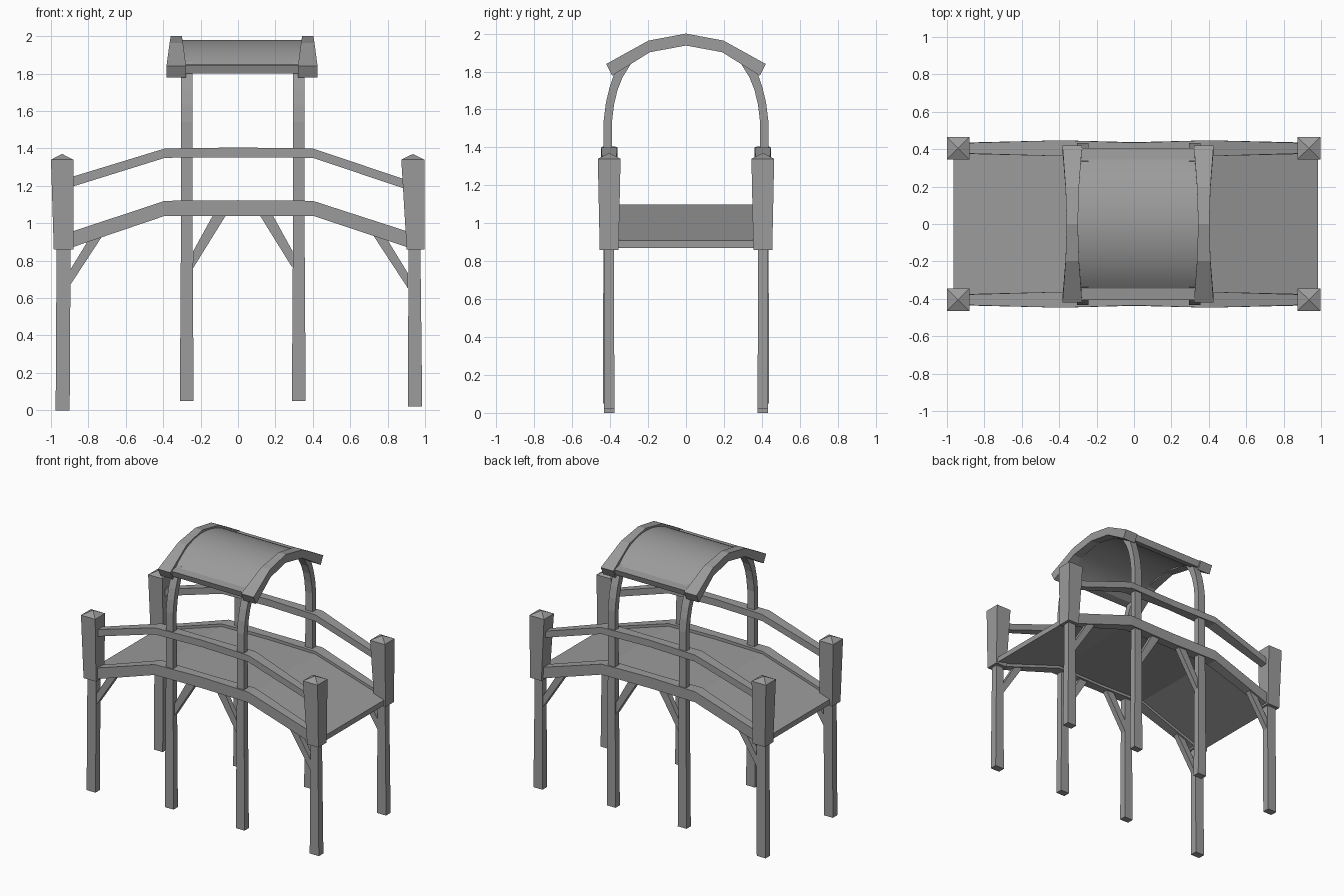
import bpy, bmesh, math
from mathutils import Vector

cube = bpy.data.objects.get("Cube")
if cube:
    bpy.data.objects.remove(cube, do_unlink=True)

GREY = (0.33, 0.33, 0.33, 1)
mat = bpy.data.materials.new("plain grey")
mat.use_nodes = True
mat.diffuse_color = GREY
mat.node_tree.nodes["Principled BSDF"].inputs["Base Color"].default_value = GREY


def loft(name, rings, smooth=False):
    """Skin a row of matching closed rings and cap both ends."""
    bm = bmesh.new()
    rows = [[bm.verts.new(p) for p in ring] for ring in rings]
    n = len(rows[0])
    for a, b in zip(rows, rows[1:]):
        for i in range(n):
            j = (i + 1) % n
            bm.faces.new((a[i], a[j], b[j], b[i]))
    bm.faces.new(rows[0])
    bm.faces.new(rows[-1])
    bmesh.ops.recalc_face_normals(bm, faces=bm.faces)
    mesh = bpy.data.meshes.new(name)
    bm.to_mesh(mesh)
    bm.free()
    mesh.materials.append(mat)
    ob = bpy.data.objects.new(name, mesh)
    bpy.context.collection.objects.link(ob)
    if smooth:
        bpy.ops.object.select_all(action="DESELECT")
        ob.select_set(True)
        bpy.context.view_layer.objects.active = ob
        bpy.ops.object.shade_smooth_by_angle(angle=math.radians(25))
    return ob


def flat_ring(x0, x1, y, w, z):
    """Horizontal rectangle, w deep around y."""
    h = w / 2
    return [(x0, y - h, z), (x1, y - h, z), (x1, y + h, z), (x0, y + h, z)]


def beam(name, stations, y):
    """Long beam along x; stations are (x, bottom, top, depth)."""
    loft(name, [[(x, y - w / 2, b), (x, y + w / 2, b), (x, y + w / 2, t), (x, y - w / 2, t)]
                for x, b, t, w in stations])


def brace(name, outline, y, w=0.04):
    """Diagonal strut from an outline in the xz plane."""
    loft(name, [[(x, y + d, z) for x, z in outline] for d in (-w / 2, w / 2)])


for side, s in (("front", -1), ("back", 1)):
    y = 0.405 * s
    # End legs with heavy newel blocks and pyramid caps
    for hand, foot, top, low, high, z0 in (
            ("right", (-0.975, -0.90), (-0.97, -0.895), (-0.985, -0.88), (-1.0, -0.88), 0.0),
            ("left", (0.908, 0.985), (0.912, 0.975), (0.902, 0.997), (0.873, 0.997), 0.02)):
        loft(f"{side}_{hand}_end_leg", [flat_ring(*foot, y, 0.055, z0),
                                       flat_ring(*top, y, 0.05, 0.88)])
        mid = sum(high) / 2
        loft(f"{side}_{hand}_newel_post", [
            flat_ring(*low, y, 0.10, 0.86), flat_ring(*high, y, 0.12, 1.34),
            flat_ring(mid - 0.001, mid + 0.001, y, 0.002, 1.37)])

    # Tall posts that bend inward to carry the roof
    for hand, xm in (("right", -0.274), ("left", 0.325)):
        path = [(0.412, 0.05, 0.052, 0), (0.412, 1.1, 0.046, 0), (0.412, 1.54, 0.044, 4),
                (0.401, 1.63, 0.044, 10), (0.382, 1.71, 0.044, 18),
                (0.356, 1.78, 0.048, 25), (0.315, 1.85, 0.052, 30)]
        rings = []
        for py, z, w, tilt in path:
            h = 0.037 if z < 1 else 0.03
            dy, dz = w / 2 * math.cos(math.radians(tilt)), w / 2 * math.sin(math.radians(tilt))
            rings.append([(xm - h, s * (py - dy), z - dz), (xm + h, s * (py - dy), z - dz),
                          (xm + h, s * (py + dy), z + dz), (xm - h, s * (py + dy), z + dz)])
        loft(f"{side}_{hand}_roof_post", rings)

    # Handrail and deck side beam
    beam(f"{side}_handrail", [(-0.92, 1.185, 1.238, 0.055), (-0.39, 1.35, 1.40, 0.085),
                              (0, 1.352, 1.405, 0.06), (0.40, 1.35, 1.40, 0.085),
                              (0.92, 1.175, 1.225, 0.055)], y)
    beam(f"{side}_deck_beam", [(-0.92, 0.86, 0.945, 0.06), (-0.39, 1.04, 1.12, 0.085),
                               (0, 1.04, 1.123, 0.065), (0.40, 1.04, 1.12, 0.085),
                               (0.94, 0.86, 0.945, 0.06)], y)

    # Diagonal braces beside the legs
    for m, hand in ((-1, "right"), (1, "left")):
        brace(f"{side}_{hand}_outer_brace",
              [(m * 0.91, 0.65), (m * 0.91, 0.73), (m * 0.80, 0.91), (m * 0.72, 0.94)], y)
        sx = 0.03 if m < 0 else -0.022
        brace(f"{side}_{hand}_inner_brace",
              [(m * (0.27 - sx), 0.76), (m * (0.27 - sx), 0.85),
               (m * (0.16 - sx), 1.05), (m * (0.09 - sx), 1.05)], y)

# Arched deck
beam("deck", [(-0.965, 0.87, 0.91, 0.78), (-0.39, 1.06, 1.10, 0.78),
              (0.40, 1.06, 1.10, 0.78), (0.985, 0.87, 0.91, 0.78)], 0)

# Roof panel: smooth arch with a lip along each eave
R, TOP = 0.53, 1.98
arc = []
for i in range(-10, 11):
    a = i / 10 * math.asin(0.345 / R)
    arc.append((R * math.sin(a), TOP - R + R * math.cos(a)))
outer = [(-0.405, 1.845)] + arc + [(0.405, 1.845)]
inner = [(0.39, 1.80)] + [(y * 0.97, z - 0.04) for y, z in reversed(arc)] + [(-0.39, 1.80)]
loft("roof_panel", [[(x, y, z) for y, z in outer + inner] for x in (-0.33, 0.37)], smooth=True)

# Arched roof trims, wider at the eaves
for hand, xm in (("right", -0.33), ("left", 0.373)):
    rings = []
    for y, zt, yb, zb, w in ((-0.42, 1.84, -0.39, 1.778, 0.105), (-0.198, 1.963, -0.19, 1.902, 0.072),
                             (0, 2.0, 0, 1.937, 0.06), (0.198, 1.963, 0.19, 1.902, 0.072),
                             (0.42, 1.84, 0.39, 1.778, 0.105)):
        h = w / 2
        rings.append([(xm - h, yb, zb), (xm + h, yb, zb), (xm + h, y, zt), (xm - h, y, zt)])
    loft(f"{hand}_roof_trim", rings)
